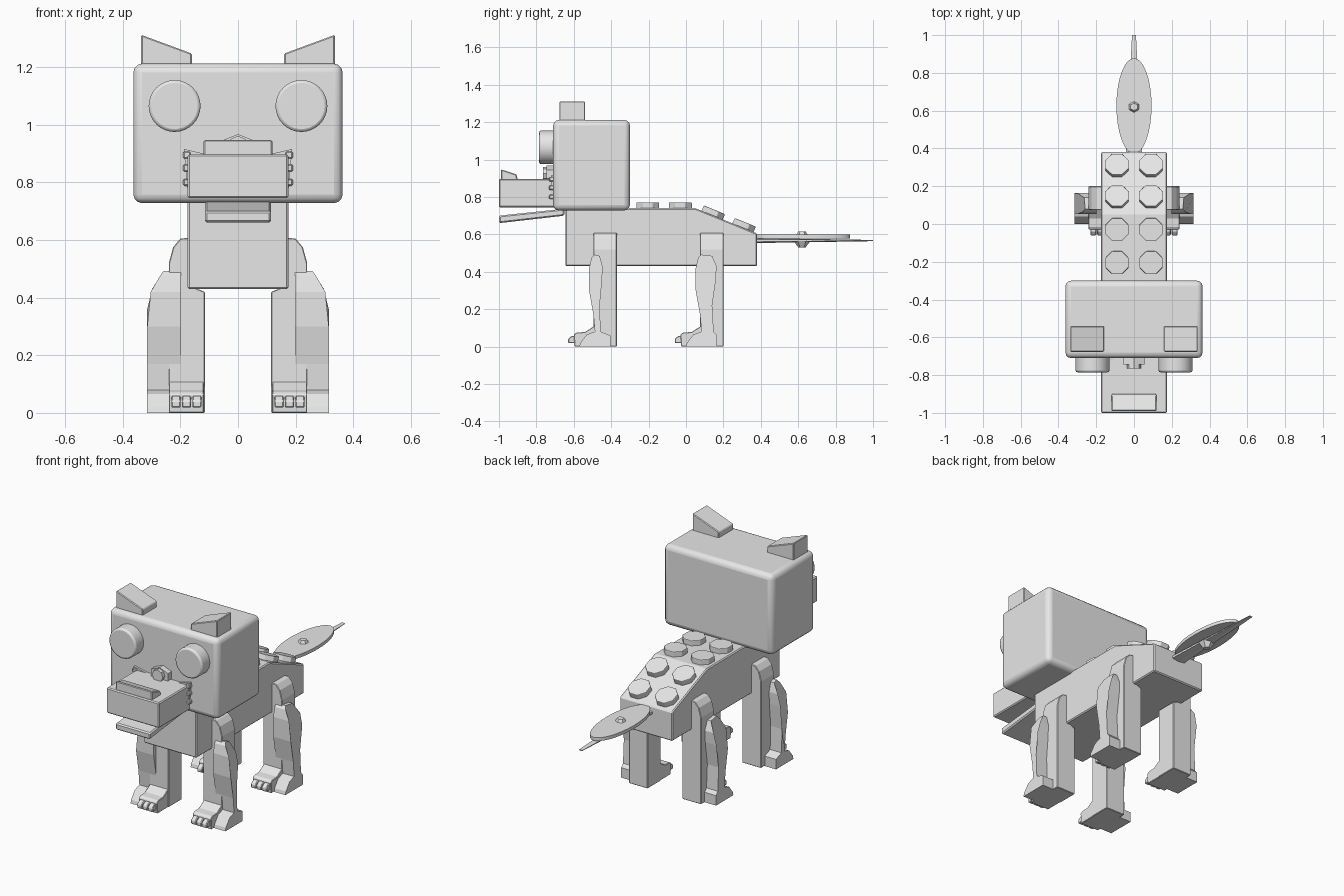
import bpy, bmesh, math
from mathutils import Matrix, Vector

cube = bpy.data.objects.get("Cube")
if cube:
    bpy.data.objects.remove(cube, do_unlink=True)

gray = bpy.data.materials.new("plain_gray")
gray.use_nodes = True
gray.diffuse_color = (0.8, 0.8, 0.8, 1)
gray.node_tree.nodes["Principled BSDF"].inputs["Base Color"].default_value = (0.8, 0.8, 0.8, 1)


def finish(bm, name, bevel=0, segments=1, smooth=False):
    """Turn a bmesh into a finished object."""
    bmesh.ops.recalc_face_normals(bm, faces=bm.faces)
    mesh = bpy.data.meshes.new(name)
    bm.to_mesh(mesh)
    bm.free()
    mesh.materials.append(gray)
    ob = bpy.data.objects.new(name, mesh)
    bpy.context.collection.objects.link(ob)
    if bevel:
        mod = ob.modifiers.new("Bevel", 'BEVEL')
        mod.width, mod.segments = bevel, segments
        mod.limit_method = 'ANGLE'
    if smooth:
        bpy.ops.object.select_all(action='DESELECT')
        ob.select_set(True)
        bpy.context.view_layer.objects.active = ob
        bpy.ops.object.shade_smooth_by_angle(angle=math.radians(35))
    return ob


def box(name, x, y, z, bevel=0, segments=1, smooth=False):
    bm = bmesh.new()
    bmesh.ops.create_cube(bm, size=1)
    for v in bm.verts:
        v.co = [r[0] + (c + 0.5) * (r[1] - r[0]) for c, r in zip(v.co, (x, y, z))]
    return finish(bm, name, bevel, segments, smooth)


def prism(name, points, axis, a, b, bevel=0, shape=None):
    """Extrude a (y, z) profile along x, or an (x, z) profile along y."""
    bm = bmesh.new()
    place = (lambda p, d: (d, p[0], p[1])) if axis == 'x' else (lambda p, d: (p[0], d, p[1]))
    face = bm.faces.new([bm.verts.new(place(p, a)) for p in points])
    new = bmesh.ops.extrude_face_region(bm, geom=[face])["geom"]
    step = Vector(place((0, 0), b - a))
    for v in new:
        if isinstance(v, bmesh.types.BMVert):
            v.co += step
            if shape:
                shape(v)
    return finish(bm, name, bevel)


def disc(name, center, r1, r2, depth, sides, rot, scale=(1, 1, 1), bevel=0, smooth=False):
    bm = bmesh.new()
    m = Matrix.Translation(center) @ rot @ Matrix.Diagonal((*scale, 1))
    bmesh.ops.create_cone(bm, cap_ends=True, segments=sides, radius1=r1, radius2=r2,
                          depth=depth, matrix=m)
    return finish(bm, name, bevel, 2, smooth)


flat = Matrix()
facing = Matrix.Rotation(math.pi / 2, 4, 'X')
turn = Matrix.Rotation(math.pi / 8, 4, 'Z')

# Body and head
prism("body", [(-0.645, 0.43), (-0.645, 0.74), (0.05, 0.74), (0.38, 0.605), (0.38, 0.43)],
      'x', -0.175, 0.175, 0.006)
box("head", (-0.363, 0.363), (-0.71, -0.30), (0.728, 1.212), 0.03, 3, True)

# Muzzle, nose and lower jaw
box("snout", (-0.175, 0.175), (-1.0, -0.66), (0.745, 0.897), 0.006)
prism("nose", [(-0.99, 0.89), (-0.99, 0.948), (-0.905, 0.92), (-0.9, 0.89)],
      'x', -0.12, 0.12, 0.005)
prism("jaw", [(-1.0, 0.66), (-1.0, 0.70), (-0.65, 0.737), (-0.65, 0.70)],
      'x', -0.115, 0.115, 0.007)
prism("brow_nub", [(-0.055, 0.9), (-0.055, 0.945), (0, 0.967), (0.055, 0.945), (0.055, 0.9)],
      'y', -0.745, -0.7)
disc("brow_knob", (0, -0.74, 0.925), 0.036, 0.036, 0.05, 8, facing)

# Eyes, ears and cheek tufts
for side, s in (("left", 1), ("right", -1)):
    disc(side + "_eye", (s * 0.22, -0.74, 1.065), 0.09, 0.09, 0.09, 32, facing,
         bevel=0.01, smooth=True)
    prism(side + "_ear", [(s * 0.16, 1.2), (s * 0.16, 1.247), (s * 0.336, 1.312), (s * 0.336, 1.2)],
          'y', -0.677, -0.54, 0.004)
    prism(side + "_cheek", [(s * 0.1, 0.895), (s * 0.188, 0.916), (s * 0.176, 0.78), (s * 0.1, 0.78)],
          'y', -0.722, -0.7)
    for z in (0.8, 0.85, 0.895):
        box(side + "_whisker_pad", sorted((s * 0.165, s * 0.19)), (-0.732, -0.7),
            (z - 0.012, z + 0.012), 0.004)

# Round studs along the back, tilted on the sloping rump
slope = Matrix.Rotation(-math.atan2(0.135, 0.33), 4, 'X')
for y, z, rot in ((-0.205, 0.753, flat), (-0.03, 0.753, flat),
                  (0.145, 0.715, slope), (0.31, 0.648, slope)):
    for x in (-0.09, 0.09):
        disc("back_stud", (x, y, z), 0.066, 0.066, 0.036, 8, rot @ turn, bevel=0.004)

# Tail: leaf blade, spike beneath it and a small boss
disc("tail_leaf", (0, 0.625, 0.589), 0.093, 0.093, 0.02, 32, flat, (1, 2.72, 1), smooth=True)
disc("tail_spike", (0, 0.685, 0.567), 0.05, 0.012, 0.63, 6,
     Matrix.Rotation(-math.pi / 2, 4, 'X'), (1, 0.27, 1))
for z, r1, r2 in ((0.598, 0.04, 0.02), (0.548, 0.02, 0.045)):
    disc("tail_boss", (0, 0.62, z), r1, r2, 0.035, 6, flat)


def round_outer(v):
    """Pull the outer top of a leg muscle inward."""
    lift = max(0, (v.co.z - 0.38) / 0.11)
    v.co.x -= math.copysign(0.055 * lift ** 1.5, v.co.x)


# Legs: post, outer muscle with ankle, paw and toes
for pair, oy, width in (("front", -0.57, 0.65), ("hind", 0, 1)):
    for side, s in (("left", 1), ("right", -1)):
        name = pair + "_" + side
        post = [(0.115, 0), (0.24, 0), (0.24, 0.52), (0.225, 0.575),
                (0.2, 0.605), (0.165, 0.608), (0.165, 0.44), (0.115, 0.42)]
        prism(name + "_leg", [(s * x, z) for x, z in post], 'y', oy + 0.075, oy + 0.2, 0.003)
        front = [(0.0, 0), (0.005, 0.02), (0.04, 0.065), (0.083, 0.08), (0.075, 0.17),
                 (0.052, 0.3), (0.052, 0.42), (0.065, 0.475), (0.08, 0.492)]
        back = [(0.14, 0.485), (0.163, 0.43), (0.16, 0.36), (0.14, 0.22), (0.148, 0.08)]
        muscle = front + [(0.05 + (y - 0.05) * width, z) for y, z in back]
        muscle += [(0.165, 0.06), (0.165, 0)]
        prism(name + "_muscle", [(oy + y, z) for y, z in muscle],
              'x', s * 0.198, s * 0.315, 0, round_outer)
        paw = [(-0.025, 0), (-0.03, 0.065), (-0.015, 0.075), (0.03, 0.078),
               (0.08, 0.11), (0.1, 0.11), (0.1, 0)]
        prism(name + "_paw", [(oy + y, z) for y, z in paw], 'x', s * 0.118, s * 0.24, 0.003)
        for i in range(3):
            x = s * (0.143 + i * 0.036)
            toe = [(-0.06, 0.018), (-0.06, 0.042), (-0.04, 0.058), (0, 0.058), (0, 0.018)]
            prism(name + "_toe", [(oy + y, z) for y, z in toe], 'x', x - 0.016, x + 0.016, 0.004)
